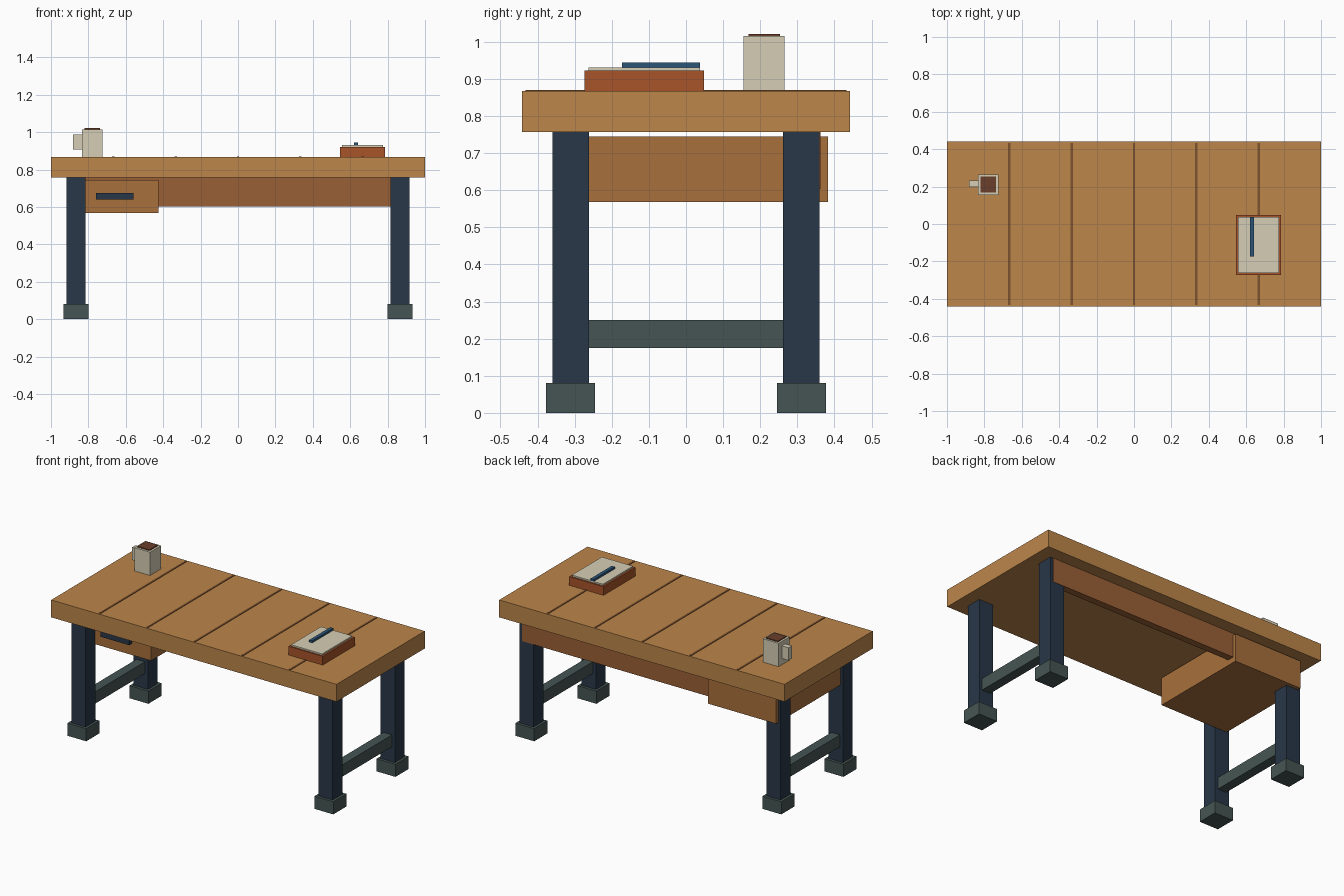
import bpy

if "Cube" in bpy.data.objects:
    bpy.data.objects.remove(bpy.data.objects["Cube"])


def material(name, hex_code):
    """Flat colour from an sRGB hex code."""
    rgb = [int(hex_code[i:i + 2], 16) / 255 for i in (0, 2, 4)]
    lin = [c / 12.92 if c <= 0.04045 else ((c + 0.055) / 1.055) ** 2.4 for c in rgb]
    mat = bpy.data.materials.new(name)
    mat.diffuse_color = (*lin, 1)
    mat.use_nodes = True
    mat.node_tree.nodes["Principled BSDF"].inputs["Base Color"].default_value = mat.diffuse_color
    return mat


def box(name, x, y, z, mat):
    """Box from (min, max) ranges on each axis."""
    bpy.ops.mesh.primitive_cube_add(size=1, location=[(a + b) / 2 for a, b in (x, y, z)])
    ob = bpy.context.object
    ob.name = name
    ob.scale = [b - a for a, b in (x, y, z)]
    bpy.ops.object.transform_apply(location=False, rotation=False, scale=True)
    ob.data.materials.append(mat)
    return ob


def around(c, w):
    return (c - w / 2, c + w / 2)


oak = material("oak", "BC864A")
seam = material("seam", "7F522E")
walnut = material("walnut", "9A6036")
drawer_wood = material("drawer_wood", "A8703C")
navy = material("navy", "283748")
slate = material("slate", "455553")
cream = material("cream", "D6CEB6")
coffee_brown = material("coffee_brown", "6B3F2B")
rust = material("rust", "A8542A")
blue = material("blue", "2C5578")

TOP = 0.867
LEG_X, LEG_Y = 0.866, 0.311

# Tabletop with plank seams
box("tabletop", (-1, 1), (-0.442, 0.442), (0.757, TOP), oak)
for i in range(-2, 3):
    box(f"plank_seam_{i + 3}", around(i / 3, 0.012), (-0.433, 0.433), (TOP - 0.004, TOP + 0.003), seam)

# Legs, feet and side stretchers
for sx, side in ((-1, "left"), (1, "right")):
    for sy, end in ((-1, "front"), (1, "back")):
        x, y = sx * LEG_X, sy * LEG_Y
        box(f"{end}_{side}_leg", around(x, 0.1), around(y, 0.098), (0.04, 0.757), navy)
        box(f"{end}_{side}_foot", around(x, 0.132), around(y, 0.132), (0, 0.08), slate)
    box(f"{side}_stretcher", around(sx * LEG_X, 0.06), (-0.27, 0.27), (0.175, 0.25), slate)

# Back apron
box("back_apron", (-0.895, 0.895), (0.318, 0.362), (0.603, 0.757), walnut)

# Drawer and its pull
box("drawer", (-0.9, -0.424), (-0.264, 0.383), (0.568, 0.745), drawer_wood)
box("drawer_pull", around(-0.66, 0.2), (-0.29, -0.26), (0.64, 0.676), navy)

# Mug
box("mug_body", around(-0.78, 0.11), around(0.21, 0.11), (TOP, 1.015), cream)
box("mug_handle", (-0.882, -0.83), around(0.216, 0.034), (0.907, 0.987), cream)
box("coffee", around(-0.78, 0.084), around(0.211, 0.084), (1.005, 1.021), coffee_brown)

# Notebook and pen
box("notebook_cover", around(0.665, 0.24), (-0.273, 0.048), (TOP, 0.922), rust)
box("notebook_pages", around(0.665, 0.218), (-0.263, 0.038), (0.918, 0.931), cream)
box("pen", around(0.631, 0.022), (-0.173, 0.038), (0.929, 0.944), blue)
